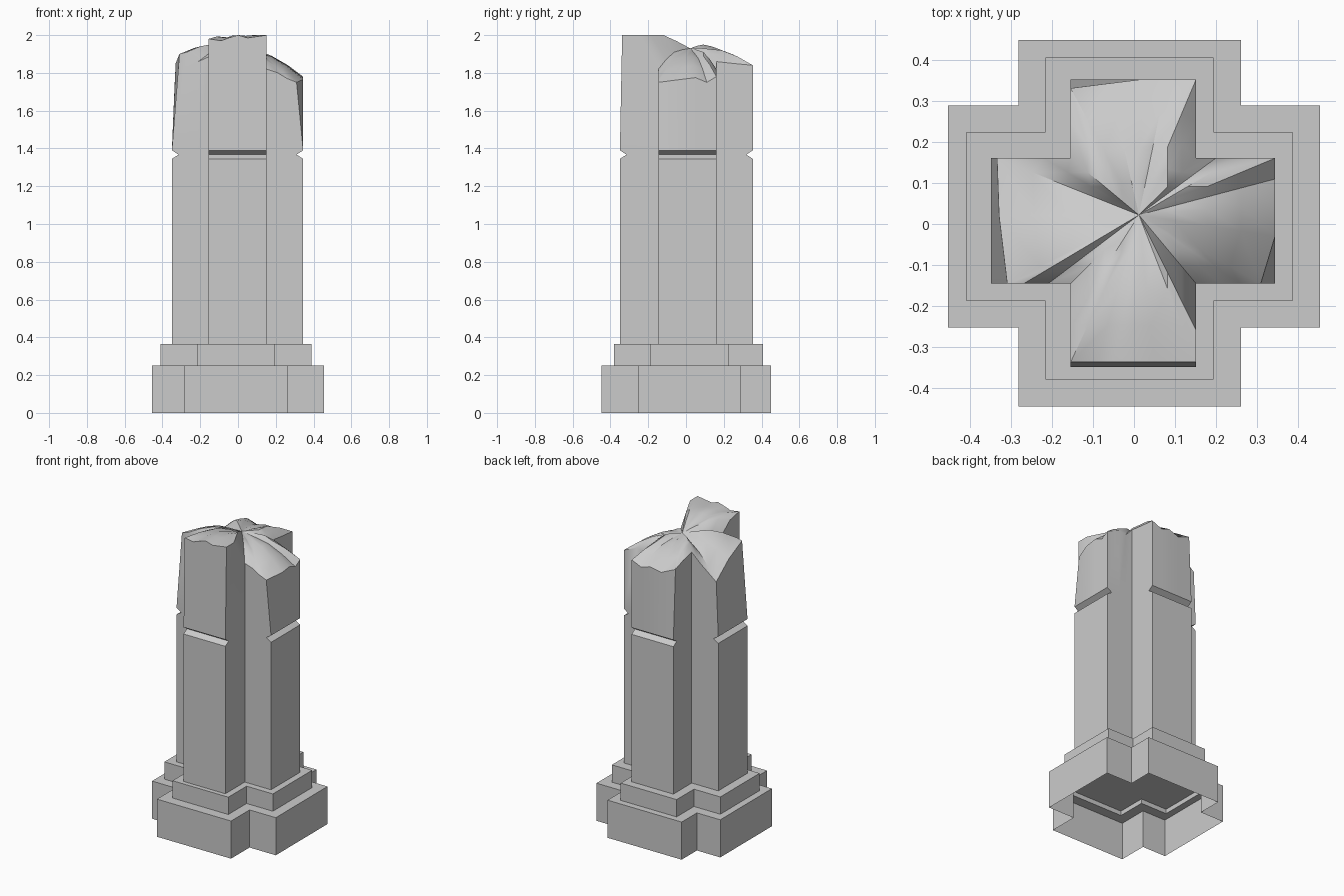
import bpy, bmesh
from math import radians

cube = bpy.data.objects.get("Cube")
if cube:
    bpy.data.objects.remove(cube)

stone = bpy.data.materials.new("grey stone")
stone.use_nodes = True
GREY = (0.6, 0.6, 0.6, 1)
stone.diffuse_color = GREY
stone.node_tree.nodes["Principled BSDF"].inputs["Base Color"].default_value = GREY


def cross(x0, x1, y0, y1, ax0, ax1, ay0, ay1):
    """Counter-clockwise outline of a cross: overall limits, then arm limits."""
    return [(ax0, y0), (ax1, y0), (ax1, ay0), (x1, ay0), (x1, ay1), (ax1, ay1),
            (ax1, y1), (ax0, y1), (ax0, ay1), (x0, ay1), (x0, ay0), (ax0, ay0)]


def ring(bm, outline, z):
    return [bm.verts.new((x, y, z)) for x, y in outline]


def bridge(bm, low, high):
    n = len(low)
    for i in range(n):
        j = (i + 1) % n
        bm.faces.new((low[i], low[j], high[j], high[i]))


def finish(bm, name, smooth=None):
    mesh = bpy.data.meshes.new(name)
    bm.to_mesh(mesh)
    bm.free()
    ob = bpy.data.objects.new(name, mesh)
    bpy.context.collection.objects.link(ob)
    mesh.materials.append(stone)
    if smooth:
        bpy.ops.object.select_all(action='DESELECT')
        ob.select_set(True)
        bpy.context.view_layer.objects.active = ob
        bpy.ops.object.shade_smooth_by_angle(angle=radians(smooth))
    return ob


def stack(name, levels):
    """Join outlines given as (outline, height) from bottom to top."""
    bm = bmesh.new()
    rings = [ring(bm, o, z) for o, z in levels]
    for low, high in zip(rings, rings[1:]):
        bridge(bm, low, high)
    return bm, rings


base = cross(-.455, .455, -.447, .45, -.283, .262, -.253, .29)
step = cross(-.41, .388, -.38, .407, -.216, .195, -.188, .225)
X0, X1, Y0, Y1 = -.35, .345, -.35, .354
AX0, AX1, AY0, AY1 = -.155, .152, -.146, .161
shaft = cross(X0, X1, Y0, Y1, AX0, AX1, AY0, AY1)
PINCH = .035
GROOVE, SHOULDER = 1.367, 1.39

# Plinth: hollow underneath, stepping in to the shaft
bm, rings = stack("plinth", [(base, 0), (base, .25), (step, .25), (step, .365), (shaft, .365)])
finish(bm, "plinth")
bm, rings = stack("plinth_ceiling", [(step, .25), (step, .28)])
bm.faces.new(reversed(rings[-1]))
finish(bm, "plinth_ceiling")

# Shaft, bevelled at the arm ends where the groove starts
def pinched(points):
    return [(max(X0 + PINCH, min(X1 - PINCH, x)), max(Y0 + PINCH, min(Y1 - PINCH, y)))
            for x, y in points]

bm, rings = stack("shaft", [(shaft, .365), (shaft, 1.345), (pinched(shaft), GROOVE)])
finish(bm, "shaft", 20)

# Broken rim, going round from the front arm: x, y, height
rim = [
    (AX0, -.338, 1.98), (-.09, -.338, 1.97), (-.05, -.338, 1.985), (0, -.338, 2),
    (.05, -.338, 1.985), (AX1, -.338, 2), (AX1, -.26, 2),
    (AX1, AY0, 1.82), (.21, AY0, 1.8), (.26, AY0, 1.77), (.31, AY0, 1.75),
    (X1, -.03, 1.765), (X1, .05, 1.775), (X1, .11, 1.75), (X1, AY1, 1.78),
    (.25, AY1, 1.82), (.2, AY1, 1.81), (AX1, AY1, 1.86), (AX1, .25, 1.85),
    (AX1, Y1, 1.84), (.08, Y1, 1.81), (.02, Y1, 1.83), (-.06, .344, 1.81),
    (AX0, .332, 1.85), (AX0, .25, 1.88), (AX0, AY1, 1.9), (-.22, AY1, 1.84),
    (-.335, AY1, 1.75), (-.33, .02, 1.85), (-.31, AY0, 1.9),
    (-.27, AY0, 1.91), (-.21, AY0, 1.86), (AX0, AY0, 1.885), (AX0, -.24, 1.96),
]


def foot(x, y):
    """Point on the unbroken outline below a rim point."""
    if abs(x) > .3:
        x = X0 if x < 0 else X1
    if abs(y) > .3:
        y = Y0 if y < 0 else Y1
    return x, y


# Crown: tapered sides up to the rim, then creased slopes to the middle
feet = [foot(x, y) for x, y, z in rim]
bm, rings = stack("crown", [(pinched(feet), GROOVE), (feet, SHOULDER)])
edge = [bm.verts.new(p) for p in rim]
bridge(bm, rings[-1], edge)
CX, CY, CZ = .012, .022, 1.93
last = edge
for t, swell in ((.75, .025), (.5, .035), (.25, .02)):
    inner = [bm.verts.new((CX + (x - CX) * t, CY + (y - CY) * t,
                           min(2, CZ + (z - CZ) * t + swell))) for x, y, z in rim]
    bridge(bm, last, inner)
    last = inner
peak = bm.verts.new((CX, CY, CZ))
for a, b in zip(last, last[1:] + last[:1]):
    bm.faces.new((a, b, peak))
finish(bm, "crown", 35)
